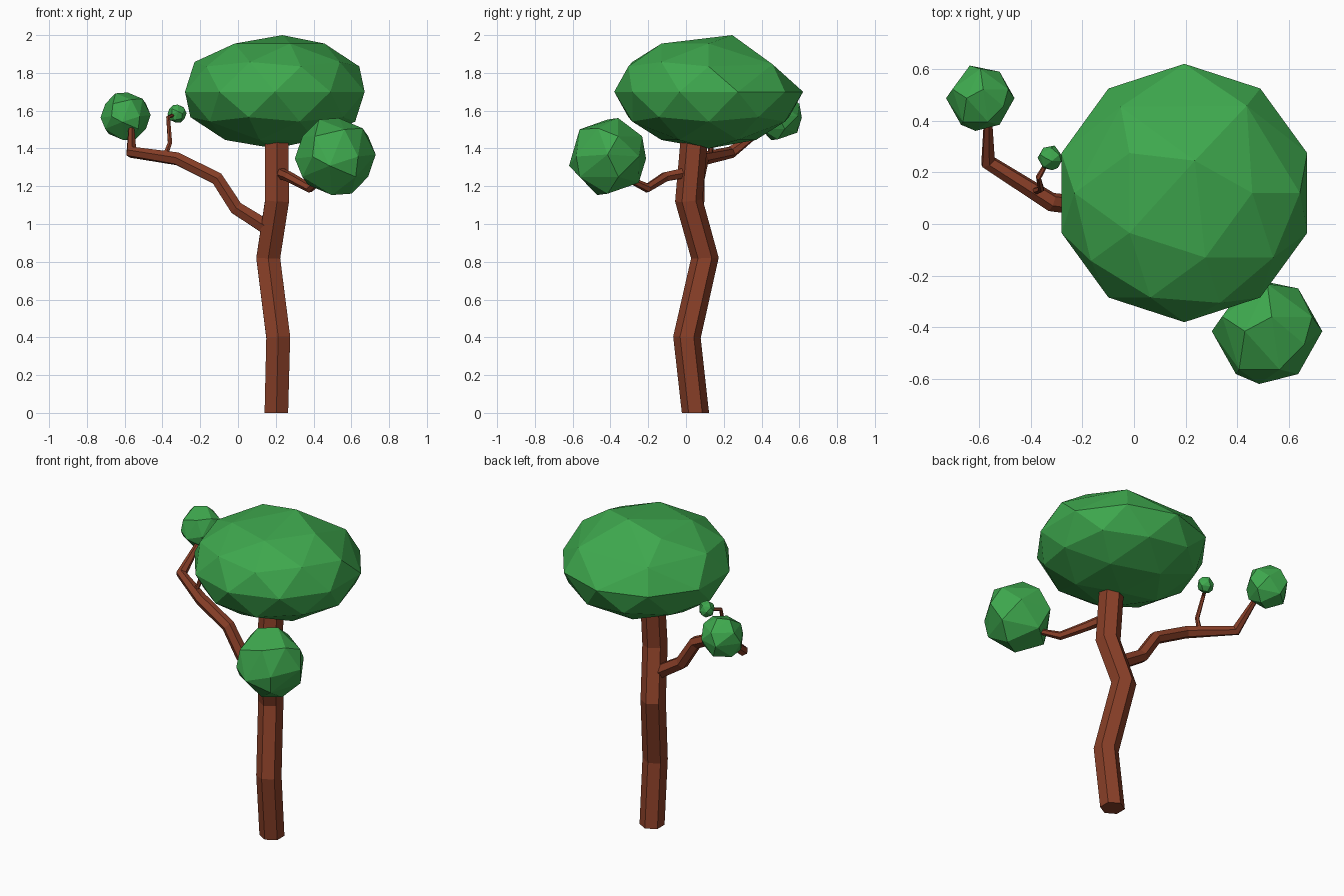
import bpy, bmesh, math
from mathutils import Vector

if "Cube" in bpy.data.objects:
    bpy.data.objects.remove(bpy.data.objects["Cube"])


def material(name, rgb):
    m = bpy.data.materials.new(name)
    m.diffuse_color = (*rgb, 1)
    m.use_nodes = True
    m.node_tree.nodes["Principled BSDF"].inputs["Base Color"].default_value = m.diffuse_color
    return m


bark = material("bark", (0.25, 0.05, 0.021))
leaf = material("leaf", (0.048, 0.39, 0.075))


def add_object(name, bm, mat):
    bmesh.ops.recalc_face_normals(bm, faces=bm.faces)
    mesh = bpy.data.meshes.new(name)
    bm.to_mesh(mesh)
    bm.free()
    mesh.materials.append(mat)
    ob = bpy.data.objects.new(name, mesh)
    bpy.context.collection.objects.link(ob)
    return ob


def limb(name, path, flat_base=False, sides=6):
    """Hexagonal tube along (x, y, z, radius) points."""
    bm = bmesh.new()
    pts = [Vector(p[:3]) for p in path]
    prev, rot, last = Vector((0, 0, 1)), None, None
    for i, p in enumerate(pts):
        a = (p - pts[i - 1]).normalized() if i else Vector()
        b = (pts[i + 1] - p).normalized() if i < len(pts) - 1 else Vector()
        t = (a + b).normalized()
        if i == 0 and flat_base:
            t = Vector((0, 0, 1))
        q = prev.rotation_difference(t)
        rot = q @ rot if rot else q
        prev = t
        ring = []
        for k in range(sides):
            ang = math.pi / 6 + k * math.tau / sides
            ring.append(bm.verts.new(p + rot @ Vector((math.cos(ang), math.sin(ang), 0)) * path[i][3]))
        if last:
            for k in range(sides):
                n = (k + 1) % sides
                bm.faces.new((last[k], last[n], ring[n], ring[k]))
        else:
            bm.faces.new(ring[::-1])
        last = ring
    bm.faces.new(last)
    return add_object(name, bm, bark)


def leaf_ball(name, centre, radius):
    """Faceted leaf clump, thinned to fewer faces."""
    bm = bmesh.new()
    bmesh.ops.create_icosphere(bm, subdivisions=2, radius=radius)
    ob = add_object(name, bm, leaf)
    ob.location = centre
    ob.modifiers.new("thin", 'DECIMATE').ratio = 0.5
    return ob


# Trunk and branches
limb("trunk", [(0.203, 0.05, 0, 0.072), (0.213, 0.005, 0.40, 0.073), (0.16, 0.10, 0.82, 0.073),
               (0.207, 0.015, 1.125, 0.073), (0.205, 0.04, 1.41, 0.072),
               (0.205, 0.045, 1.50, 0.069)], flat_base=True)
limb("left_branch", [(0.18, 0.05, 0.965, 0.045), (-0.01, 0.055, 1.085, 0.041), (-0.11, 0.06, 1.24, 0.039),
                     (-0.32, 0.085, 1.345, 0.037), (-0.565, 0.24, 1.38, 0.032),
                     (-0.565, 0.40, 1.50, 0.017)])
limb("right_branch", [(0.21, 0.02, 1.275, 0.032), (0.27, -0.11, 1.25, 0.028),
                      (0.38, -0.205, 1.19, 0.025), (0.46, -0.33, 1.25, 0.015)])
limb("twig", [(-0.39, 0.125, 1.35, 0.015), (-0.36, 0.135, 1.43, 0.013),
              (-0.37, 0.18, 1.565, 0.011), (-0.33, 0.25, 1.582, 0.008)])

# Main canopy: flattened icosphere with a few corners merged
bm = bmesh.new()
bmesh.ops.create_icosphere(bm, subdivisions=2, radius=1)


def corner(azimuth, z):
    r, a = math.sqrt(1 - z * z), math.radians(azimuth)
    target = Vector((r * math.cos(a), r * math.sin(a), z))
    return min(bm.verts, key=lambda v: (v.co - target).length)


for first, second in [((0, 1), (72, 0.85)), ((36, 0.526), (72, 0.447)), ((108, 0.526), (144, 0.447))]:
    a, b = corner(*first), corner(*second)
    bmesh.ops.pointmerge(bm, verts=[a, b], merge_co=(a.co + b.co) / 2)
for v in bm.verts:
    z = 1.0 if v.co.z > 0.9 else v.co.z
    v.co = (0.195 + v.co.x * 0.5, 0.12 + v.co.y * 0.5, 1.7 + z * 0.3)
add_object("canopy", bm, leaf)

# Smaller leaf clumps
leaf_ball("right_leaves", (0.515, -0.415, 1.357), 0.205)
leaf_ball("left_leaves", (-0.595, 0.487, 1.57), 0.127)
leaf_ball("twig_leaves", (-0.323, 0.256, 1.584), 0.048)
